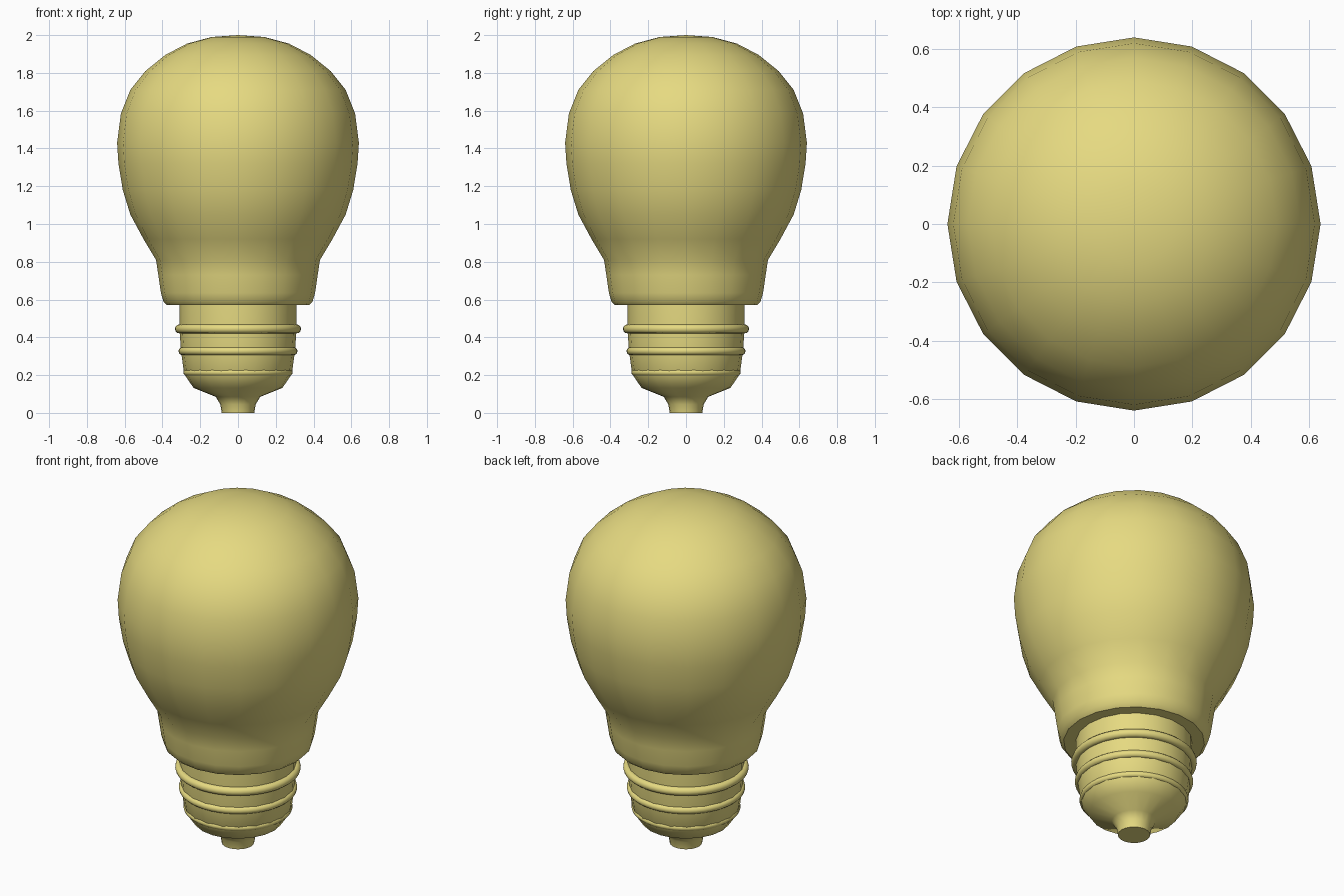
import bpy, bmesh, math

if "Cube" in bpy.data.objects:
    bpy.data.objects.remove(bpy.data.objects["Cube"])

mat = bpy.data.materials.new("warm_yellow")
mat.diffuse_color = (0.79, 0.70, 0.22, 1)
mat.use_nodes = True
mat.node_tree.nodes["Principled BSDF"].inputs["Base Color"].default_value = mat.diffuse_color


def finish(ob, angle):
    ob.data.materials.append(mat)
    bpy.ops.object.select_all(action='DESELECT')
    ob.select_set(True)
    bpy.context.view_layer.objects.active = ob
    bpy.ops.object.shade_smooth_by_angle(angle=math.radians(angle))


def lathe(name, profile, sides=20, angle=40):
    """Spin (radius, z) points around the z axis."""
    bm = bmesh.new()
    verts = [bm.verts.new((r, 0, z)) for r, z in profile]
    edges = [bm.edges.new(pair) for pair in zip(verts, verts[1:])]
    bmesh.ops.spin(bm, geom=verts + edges, cent=(0, 0, 0), axis=(0, 0, 1),
                   angle=2 * math.pi, steps=sides, use_duplicate=False)
    bmesh.ops.remove_doubles(bm, verts=bm.verts, dist=0.0005)
    bmesh.ops.recalc_face_normals(bm, faces=bm.faces)
    me = bpy.data.meshes.new(name)
    bm.to_mesh(me)
    bm.free()
    ob = bpy.data.objects.new(name, me)
    bpy.context.collection.objects.link(ob)
    finish(ob, angle)


# Glass bulb with its collar and flat underside
lathe("glass_bulb", [
    (0, 2.0), (0.14, 1.99), (0.27, 1.955), (0.385, 1.895), (0.49, 1.81),
    (0.57, 1.71), (0.62, 1.585), (0.64, 1.43), (0.633, 1.32), (0.61, 1.18),
    (0.57, 1.05), (0.50, 0.92), (0.434, 0.81), (0.422, 0.73), (0.408, 0.635),
    (0.395, 0.59), (0.375, 0.57), (0, 0.57)])

# Screw base with contact tip
lathe("screw_base", [
    (0, 0.60), (0.31, 0.60), (0.31, 0.445), (0.302, 0.33), (0.285, 0.205),
    (0.235, 0.132), (0.118, 0.085), (0.094, 0.045), (0.086, 0.0), (0, 0)])

# Raised thread rings
for i, (outer, minor, z) in enumerate([(0.334, 0.024, 0.445),
                                       (0.315, 0.021, 0.327),
                                       (0.290, 0.018, 0.214)]):
    bpy.ops.mesh.primitive_torus_add(
        major_radius=outer - minor, minor_radius=minor, location=(0, 0, z),
        major_segments=48, minor_segments=12)
    ring = bpy.context.object
    ring.name = f"thread_ring_{i + 1}"
    finish(ring, 60)
